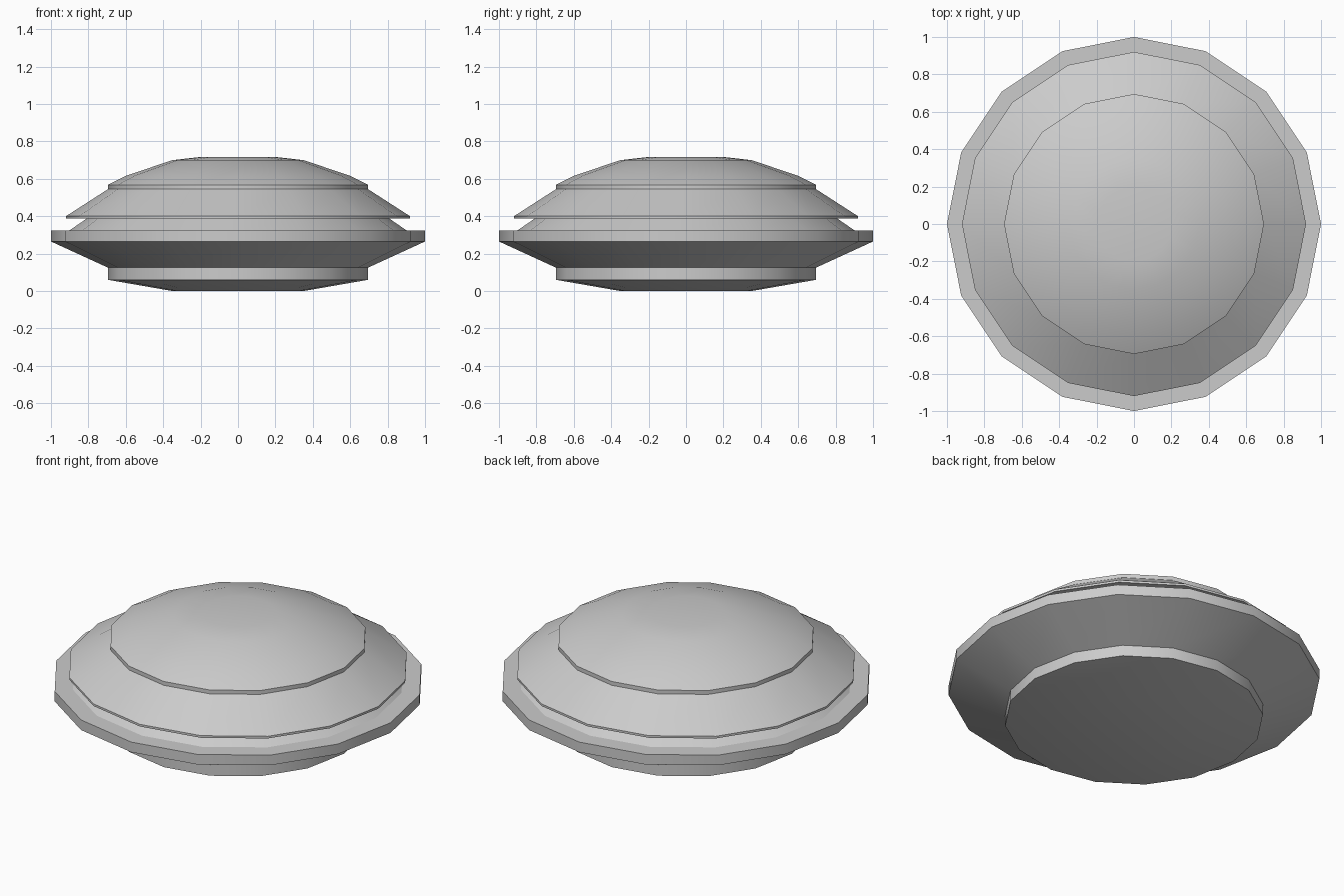
import bpy, bmesh, math

if "Cube" in bpy.data.objects:
    bpy.data.objects.remove(bpy.data.objects["Cube"])

SIDES = 16


def lathe(name, profile):
    """Revolve (radius, z) points, listed from bottom to top, around z."""
    bm = bmesh.new()
    rings = []
    for r, z in profile:
        if r == 0:
            rings.append([bm.verts.new((0, 0, z))] * SIDES)
        else:
            angles = [2 * math.pi * i / SIDES for i in range(SIDES)]
            rings.append([bm.verts.new((r * math.cos(a), r * math.sin(a), z)) for a in angles])
    for low, high in zip(rings, rings[1:]):
        for i in range(SIDES):
            j = (i + 1) % SIDES
            corners = list(dict.fromkeys((low[i], low[j], high[j], high[i])))
            bm.faces.new(corners)
    mesh = bpy.data.meshes.new(name)
    bm.to_mesh(mesh)
    bm.free()
    obj = bpy.data.objects.new(name, mesh)
    bpy.context.collection.objects.link(obj)
    bpy.ops.object.select_all(action='DESELECT')
    obj.select_set(True)
    bpy.context.view_layer.objects.active = obj
    bpy.ops.object.shade_smooth_by_angle(angle=math.radians(30))
    return obj


# Shallow foot under the disc
lathe("foot", [(0, 0), (0.35, 0), (0.695, 0.06), (0.695, 0.125)])

# Wide lower disc with its upright rim and the recessed slope above it
lathe("lower_disc", [(0.695, 0.125), (1.0, 0.265), (1.0, 0.325),
                     (0.9, 0.325), (0.81, 0.387)])

# Overhanging upper skirt
lathe("upper_skirt", [(0.81, 0.387), (0.92, 0.387), (0.92, 0.4), (0.695, 0.545)])

# Dome with a small lip and a flattened top
lathe("dome", [(0.695, 0.545), (0.695, 0.568), (0.595, 0.618),
               (0.35, 0.7), (0.2, 0.717), (0, 0.717)])
